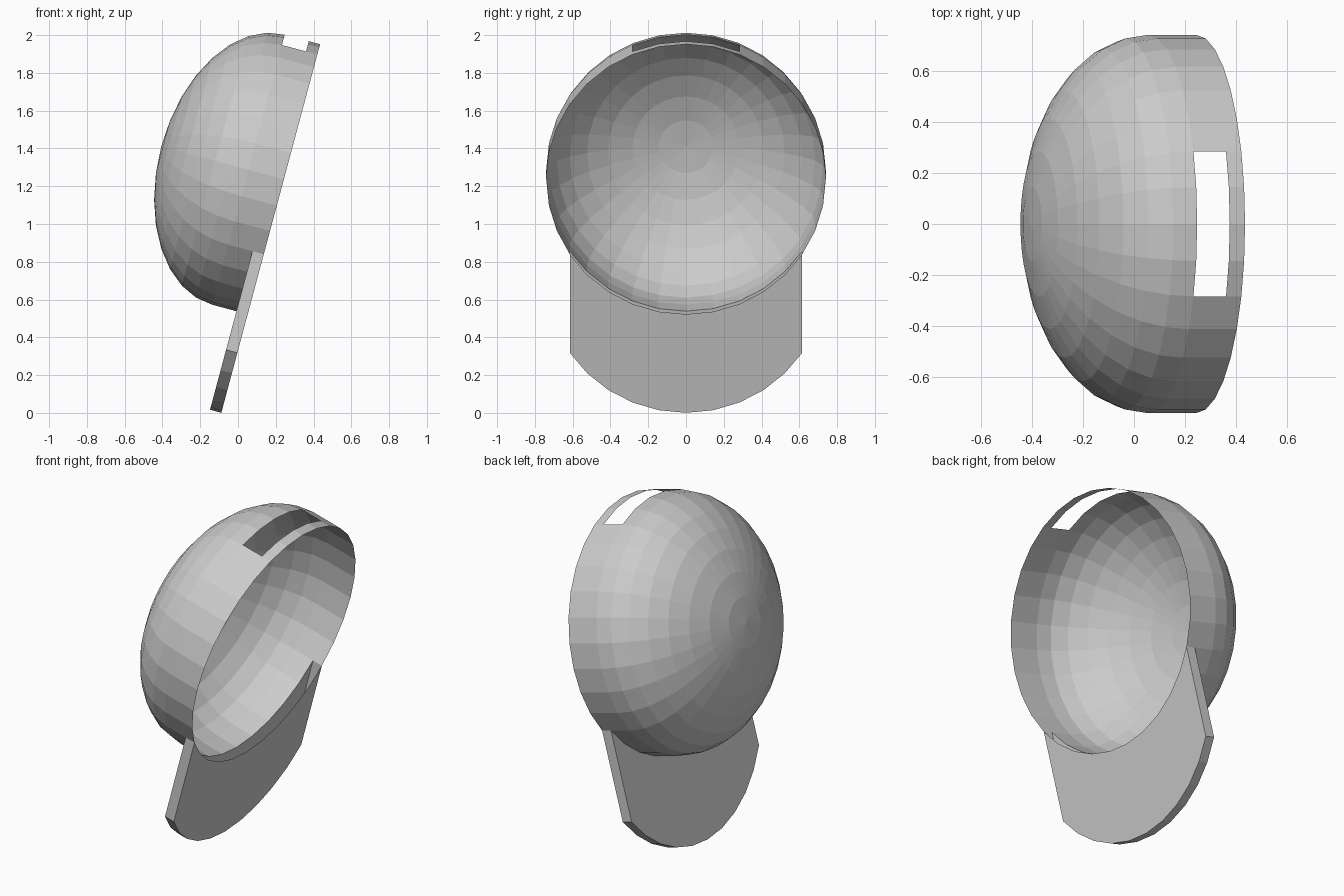
import bpy, bmesh
from math import sin, cos, pi, radians
from mathutils import Vector

if "Cube" in bpy.data.objects:
    bpy.data.objects.remove(bpy.data.objects["Cube"])

SEG, R = 32, 0.74
STRIP, BAND, DOME = 0.062, 0.194, 0.478   # rim strip, band and dome depths
BRIM = 0.54                               # brim length
CENTRE = Vector((0.243, 0, 1.237))        # middle of the tilted rim
TILT = radians(15)
UP = Vector((sin(TILT), 0, cos(TILT)))
BACK = Vector((-cos(TILT), 0, sin(TILT)))
SIDE = Vector((0, 1, 0))


def place(r, depth, i, drop=0.0):
    a = 2 * pi * i / SEG
    return CENTRE + UP * (r * cos(a) - drop) + SIDE * (r * sin(a)) + BACK * depth


def finish(name, bm):
    bmesh.ops.remove_doubles(bm, verts=bm.verts, dist=1e-4)
    bmesh.ops.recalc_face_normals(bm, faces=bm.faces)
    me = bpy.data.meshes.new(name)
    bm.to_mesh(me)
    bm.free()
    bpy.context.collection.objects.link(bpy.data.objects.new(name, me))


def quad(bm, *pts):
    bm.faces.new([bm.verts.new(p) for p in pts])


front_arc = range(11, 21)                 # ten rim segments carrying the brim
back_gap = (30, 31, 0, 1)                 # adjustment opening at the back

# Crown: rim strip, band and flattened half sphere, left open where the brim joins
bm = bmesh.new()
profile = [(R, 0.0), (R, STRIP)]
profile += [(R * cos(k * pi / 16), BAND + DOME * sin(k * pi / 16)) for k in range(8)]
rings = [[bm.verts.new(place(r, d, i)) for i in range(SEG)] for r, d in profile]
apex = bm.verts.new(place(0, BAND + DOME, 0))
for k in range(len(rings) - 1):
    for i in range(SEG):
        if (k == 0 and i in front_arc) or (k == 1 and i in back_gap):
            continue
        j = (i + 1) % SEG
        bm.faces.new((rings[k][i], rings[k][j], rings[k + 1][j], rings[k + 1][i]))
for i in range(SEG):
    bm.faces.new((rings[-1][i], rings[-1][(i + 1) % SEG], apex))
finish("crown", bm)

# Brim: hollow slab made by sliding the front arc of the rim strip downwards
bm = bmesh.new()
for i in front_arc:
    j = i + 1
    for d in (0.0, STRIP):
        quad(bm, place(R, d, i), place(R, d, j), place(R, d, j, BRIM), place(R, d, i, BRIM))
    quad(bm, place(R, 0, i, BRIM), place(R, 0, j, BRIM),
         place(R, STRIP, j, BRIM), place(R, STRIP, i, BRIM))
for i in (front_arc[0], front_arc[-1] + 1):
    quad(bm, place(R, 0, i), place(R, STRIP, i), place(R, STRIP, i, BRIM), place(R, 0, i, BRIM))
finish("brim", bm)
